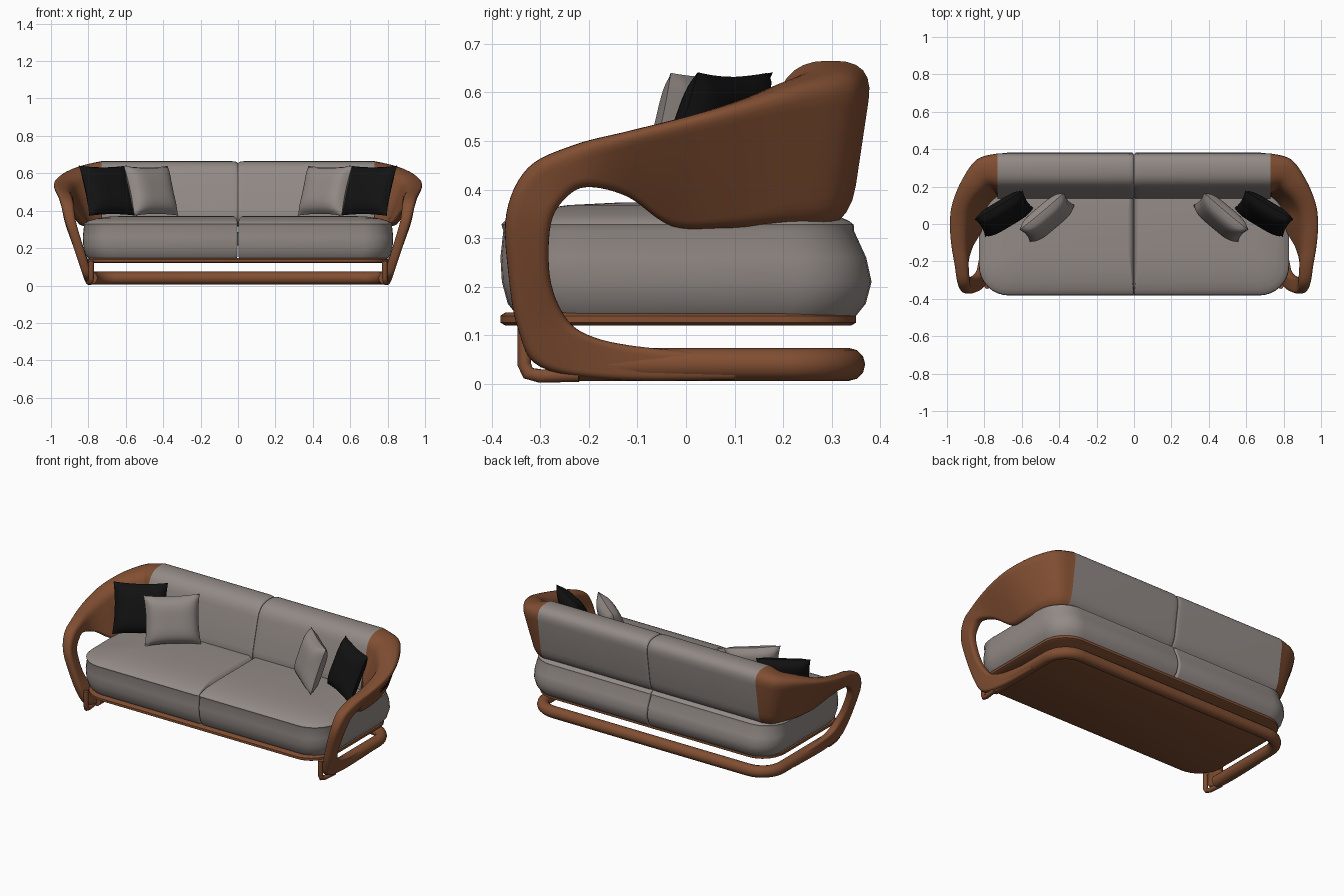
import bpy, bmesh, math
from mathutils import Matrix, Vector

if "Cube" in bpy.data.objects:
    bpy.data.objects.remove(bpy.data.objects["Cube"])


def material(name, r, g, b):
    m = bpy.data.materials.new(name)
    m.use_nodes = True
    m.diffuse_color = (r, g, b, 1)
    bsdf = next(n for n in m.node_tree.nodes if n.type == "BSDF_PRINCIPLED")
    bsdf.inputs["Base Color"].default_value = (r, g, b, 1)
    bsdf.inputs["Roughness"].default_value = 0.7
    return m


wood = material("brown wood", 0.22, 0.077, 0.032)
fabric = material("warm grey fabric", 0.29, 0.255, 0.24)
black = material("black fabric", 0.006, 0.006, 0.006)


def finish(name, bm, mat, mirror=True):
    """Turn a bmesh into a smooth shaded object, mirrored across x = 0."""
    bmesh.ops.recalc_face_normals(bm, faces=bm.faces)
    mesh = bpy.data.meshes.new(name)
    bm.to_mesh(mesh)
    bm.free()
    obj = bpy.data.objects.new(name, mesh)
    bpy.context.collection.objects.link(obj)
    mesh.materials.append(mat)
    bpy.ops.object.select_all(action="DESELECT")
    obj.select_set(True)
    bpy.context.view_layer.objects.active = obj
    bpy.ops.object.shade_smooth_by_angle(angle=math.radians(45))
    if mirror:
        mod = obj.modifiers.new("mirror", "MIRROR")
        mod.use_mirror_merge = False
    return obj


def loft(name, rings, mat, mirror=True):
    """Skin a list of equal closed rings and cap both ends."""
    bm = bmesh.new()
    loops = [[bm.verts.new(p) for p in ring] for ring in rings]
    n = len(loops[0])
    for a, b in zip(loops, loops[1:]):
        for i in range(n):
            j = (i + 1) % n
            bm.faces.new((a[i], a[j], b[j], b[i]))
    bm.faces.new(loops[0])
    bm.faces.new(loops[-1])
    return finish(name, bm, mat, mirror)


def outline(x0, x1, y0, y1, z, r_in, r_out, steps=8):
    """Rounded rectangle; inner corners lie at x0, outer corners at x1."""
    ring = []
    corners = ((x1, y1, r_out, 0), (x0, y1, r_in, 90), (x0, y0, r_in, 180), (x1, y0, r_out, 270))
    for x, y, r, start in corners:
        cx = x - r if x == x1 else x + r
        cy = y - r if y == y1 else y + r
        for k in range(steps + 1):
            a = math.radians(start + 90 * k / steps)
            ring.append((cx + r * math.cos(a), cy + r * math.sin(a), z))
    return ring


def section(s, steps=6):
    """Rounded four-cornered section from outer rim, outer bottom, inward angle and two thicknesses."""
    rim, low = Vector(s[0:3]), Vector(s[3:6])
    a = math.radians(s[6])
    inward = Vector((math.cos(a), math.sin(a), 0))
    quad = [low, rim, rim + inward * s[7], low + inward * s[8]]
    ring = []
    for i, c in enumerate(quad):
        before, after = quad[i - 1] - c, quad[(i + 1) % 4] - c
        reach = 0.45 * min(before.length, after.length)
        p = c + before.normalized() * reach
        q = c + after.normalized() * reach
        for k in range(steps + 1):
            t = k / steps
            ring.append(p * (1 - t) ** 2 + c * 2 * t * (1 - t) + q * t * t)
    return ring


def smooth_stations(stations, steps=6):
    """Catmull-Rom interpolation of the station values."""
    out = []
    last = len(stations) - 1
    for i in range(last):
        p0, p1, p2, p3 = (stations[min(max(i + d, 0), last)] for d in (-1, 0, 1, 2))
        for k in range(steps):
            t = k / steps
            out.append([b + t * ((c - a) + t * ((2 * a - 5 * b + 4 * c - d) + t * (3 * b - a - 3 * c + d)) / 1) / 2
                        for a, b, c, d in zip(p0, p1, p2, p3)])
    return out + [list(stations[-1])]


def tube(name, points, radius, mat):
    curve = bpy.data.curves.new(name, "CURVE")
    curve.dimensions = "3D"
    curve.bevel_depth = radius
    curve.bevel_resolution = 4
    curve.use_fill_caps = True
    spline = curve.splines.new("POLY")
    spline.points.add(len(points) - 1)
    for sp, p in zip(spline.points, points):
        sp.co = (*p, 1)
    curve.materials.append(mat)
    obj = bpy.data.objects.new(name, curve)
    bpy.context.collection.objects.link(obj)


def pillow(name, centre, turn, lean, width, height, depth, mat):
    """Two bulging sheets welded along a pinched square edge."""
    bm = bmesh.new()
    place = (Matrix.Translation(centre) @ Matrix.Rotation(math.radians(turn), 4, "Z")
             @ Matrix.Rotation(math.radians(90 - lean), 4, "X"))
    for side in (-1, 1):
        grid = bmesh.ops.create_grid(bm, x_segments=20, y_segments=20, size=1)
        for v in grid["verts"]:
            u, w = v.co.x, v.co.y
            puff = max(0, (1 - u ** 4) * (1 - w ** 4)) ** 0.6
            v.co = place @ Vector((u * (1 - 0.07 * (1 - w * w)) * width / 2,
                                   w * (1 - 0.07 * (1 - u * u)) * height / 2,
                                   side * puff * depth / 2))
    bmesh.ops.remove_doubles(bm, verts=bm.verts, dist=0.0005)
    finish(name, bm, mat)


# Arm stations: rim xyz, bottom xyz, inward angle, rim and bottom thickness
joint = (0.73, 0.388, 0.665, 0.73, 0.335, 0.31, -90, 0.18, 0.22)
arm = [
    joint,
    (0.85, 0.355, 0.645, 0.79, 0.30, 0.315, -115, 0.16, 0.18),
    (0.935, 0.24, 0.618, 0.83, 0.20, 0.32, -145, 0.13, 0.12),
    (0.988, 0.11, 0.58, 0.845, 0.08, 0.32, -170, 0.11, 0.06),
    (1.0, 0, 0.55, 0.85, -0.03, 0.325, -180, 0.1, 0.045),
    (0.99, -0.12, 0.52, 0.9, -0.12, 0.385, -180, 0.09, 0.045),
    (0.968, -0.23, 0.492, 0.935, -0.2, 0.405, -180, 0.085, 0.05),
    (0.95, -0.325, 0.445, 0.935, -0.245, 0.385, -180, 0.075, 0.05),
    (0.925, -0.37, 0.35, 0.925, -0.278, 0.33, -180, 0.06, 0.05),
    (0.885, -0.365, 0.22, 0.885, -0.28, 0.22, -180, 0.055, 0.05),
    (0.85, -0.345, 0.11, 0.85, -0.25, 0.14, -180, 0.05, 0.05),
    (0.825, -0.3, 0.035, 0.835, -0.2, 0.1, -180, 0.045, 0.045),
    (0.815, -0.15, 0.008, 0.82, -0.1, 0.077, -180, 0.04, 0.04),
    (0.81, 0.1, 0.008, 0.81, 0.1, 0.06, -180, 0.035, 0.035),
]
loft("arm_frames", [section(s) for s in smooth_stations(arm)], wood)

# Backrest halves share the arm joint section and pinch at the centre seam
back = []
for x, pinch in ((0.001, 0.03), (0.006, 0.014), (0.015, 0.005), (0.035, 0), (0.73, 0)):
    core = Vector((x, 0.25, 0.45))
    back.append([core + (Vector((x, p.y, p.z)) - core) * (1 - 1.5 * pinch) for p in section(joint)])
loft("backrest", back, fabric)

# Seat cushions: inset and height of each outline, with a piped front edge
rings = []
for inset, z in ((0.035, 0.14), (0.015, 0.165), (0.003, 0.21), (0, 0.26), (0.006, 0.315), (0.002, 0.328),
                 (0.01, 0.336), (0.03, 0.346), (0.07, 0.358), (0.14, 0.368), (0.24, 0.373)):
    rear = 0.385 - inset - max(0, z - 0.22) * 0.35
    rings.append(outline(0.001 + 0.12 * inset, 0.83 - inset, -0.382 + inset, rear, z,
                         0.012, max(0.16 - 0.6 * inset, 0.03)))
loft("seat_cushions", rings, fabric)

# Seat plate with a softened rim
plate = [outline(-0.805 + i, 0.805 - i, -0.382 + i, 0.35 - i, z, 0.15 - i, 0.15 - i)
         for i, z in ((0.01, 0.12), (0, 0.126), (0, 0.14), (0.01, 0.147))]
loft("seat_plate", plate, wood, mirror=False)

# Floor rail runs round the back and forward to the arms
corner = outline(0, 0.785, -0.27, 0.335, 0.04, 0.01, 0.13)[:9]
half = [(0.785, -0.24, 0.04)] + corner
tube("floor_rail", half + [(-x, y, z) for x, y, z in reversed(half)], 0.034, wood)

# Front posts link the seat plate to the feet
for side, name in ((1, "left_front_post"), (-1, "right_front_post")):
    path = [(0.785, -0.333, 0.13), (0.785, -0.333, 0.04), (0.787, -0.325, 0.022), (0.79, -0.3, 0.016), (0.8, -0.22, 0.018)]
    tube(name, [(side * x, y, z) for x, y, z in path], 0.014, wood)

# Scatter pillows
pillow("grey_pillows", (0.465, 0.035, 0.507), -40, 18, 0.31, 0.28, 0.11, fabric)
pillow("black_pillows", (0.695, 0.055, 0.507), -31, 22, 0.30, 0.29, 0.1, black)
